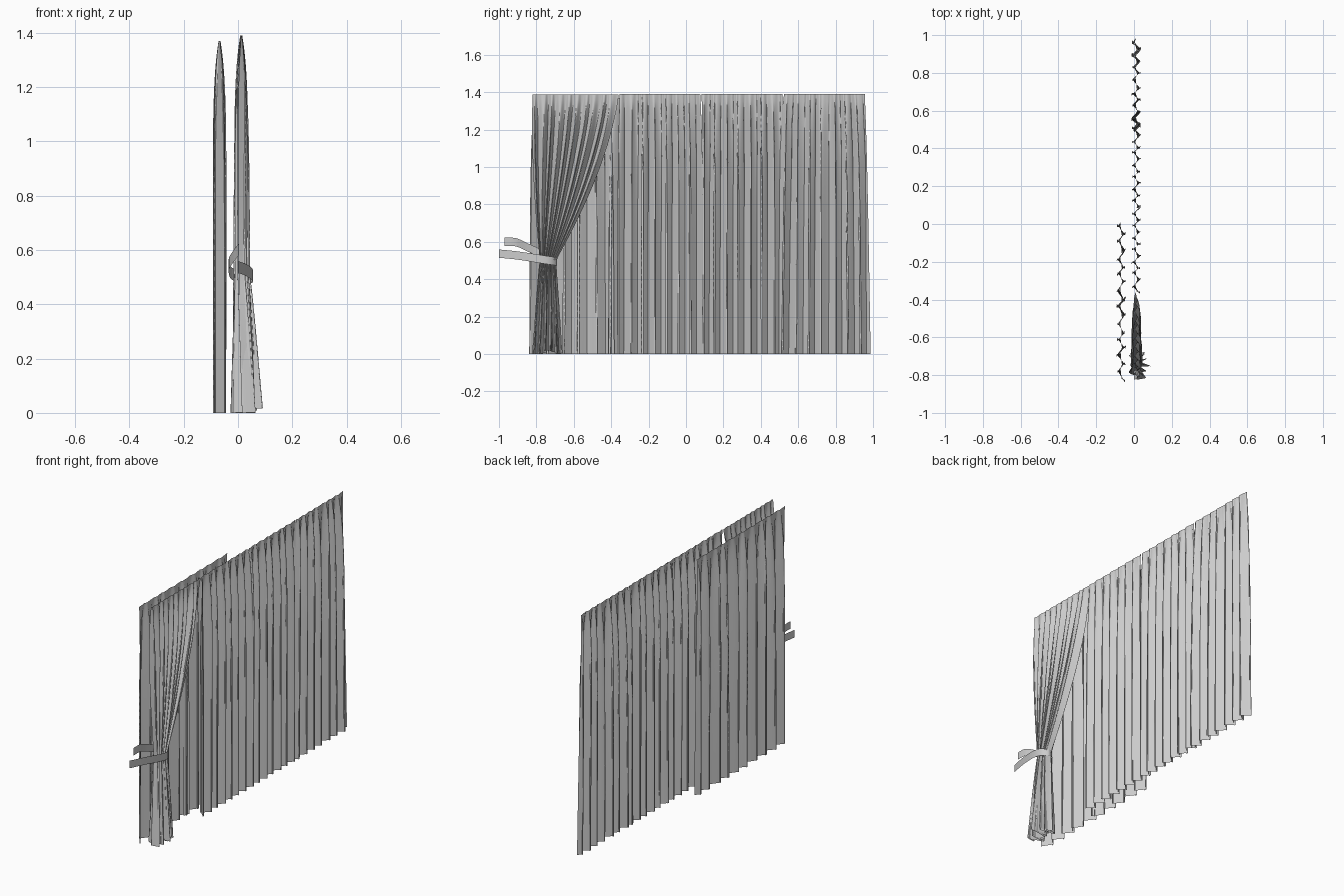
import bpy, math, random
from mathutils import Vector

if "Cube" in bpy.data.objects:
    bpy.data.objects.remove(bpy.data.objects["Cube"])

TAU = 2 * math.pi


def sheet(name, cols, rows, fn):
    """Grid surface from fn(u, v) -> (x, y, z), with v running top to bottom."""
    verts = [fn(i / cols, j / rows) for j in range(rows + 1) for i in range(cols + 1)]
    w = cols + 1
    faces = [(j * w + i, (j + 1) * w + i, (j + 1) * w + i + 1, j * w + i + 1)
             for j in range(rows) for i in range(cols)]
    mesh = bpy.data.meshes.new(name)
    mesh.from_pydata(verts, [], faces)
    mesh.polygons.foreach_set("use_smooth", [True] * len(faces))
    obj = bpy.data.objects.new(name, mesh)
    bpy.context.collection.objects.link(obj)
    return obj


def lerp(a, b, t):
    return a + (b - a) * t


def fold_noise(rng, n):
    """Smooth irregular phase so that no two folds are equal."""
    terms = [(rng.uniform(0.5, 1), rng.uniform(0.25, 0.6) * n, rng.uniform(0, TAU), rng.uniform(-1, 1))
             for _ in range(3)]
    return lambda u, v: sum(a * math.sin(TAU * f * u + p + d * v) for a, f, p, d in terms) / 3


def hanging_panel(name, x0, y0, y1, height, folds, amp, seed, flare=0.03):
    rng = random.Random(seed)
    noise, depth = fold_noise(rng, folds), fold_noise(rng, folds)
    start = rng.uniform(0, TAU)

    def fn(u, v):
        d = v * height                       # distance below the rail
        swell = 1 - math.exp(-d / 0.2)
        ph = TAU * folds * u + 1.1 * noise(u, v) + start
        wave = math.sin(ph) + 0.15 * math.sin(3 * ph)
        fine = math.sin(2 * ph + 2 * noise(u, 0)) * math.exp(-d / 0.35)
        a = 0.003 + amp * swell * (0.85 + 0.25 * depth(u, v))
        x = x0 + a * (0.9 * wave + 0.45 * fine)
        # overhang: folds bulge past their own roots
        y = lerp(y0, y1, u) + 0.2 * (y1 - y0) / folds * swell * math.sin(2 * ph)
        y += (2 * u - 1) * flare * swell * (0.5 + 0.5 * v)
        return x, y, height * (1 - v)

    return sheet(name, folds * 18, 36, fn)


# Three plain panels in the front row
for k in range(3):
    a = -0.36 + 0.44 * k
    hanging_panel(f"front_curtain_{k + 1}", 0.012, a + 0.004, a + 0.436, 1.39, 7, 0.03, 11 + k,
                  0.03 if k == 2 else 0.008)

# Two wider-folded panels in the back row
for k in range(2):
    a = -0.82 + 0.41 * k
    hanging_panel(f"back_curtain_{k + 1}", -0.068, a, a + 0.41, 1.37, 5, 0.029, 31 + k, 0.014)

# Gathered curtain: sweeps into the tie, then splays to the floor
TIE, TOP, FOLDS = 0.50, 1.388, 10
rng = random.Random(5)
g_noise, g_depth = fold_noise(rng, FOLDS), fold_noise(rng, FOLDS)


def gathered(u, v):
    z = TOP * (1 - v)
    if z > TIE:
        t = (TOP - z) / (TOP - TIE)
        left = lerp(-0.82, -0.78, t ** 2)
        right = lerp(-0.36, -0.695, t ** 1.5)
        swell = 1 - math.exp(-(TOP - z) / 0.2)
        amp, xc = 0.003 + 0.033 * swell, 0.013
        splay = 0
    else:
        splay = (TIE - z) / TIE
        s = splay ** 0.8
        left, right = lerp(-0.78, -0.825, s), lerp(-0.695, -0.665, s)
        amp, xc, swell = lerp(0.036, 0.06, s), lerp(0.013, 0.026, s), 1
    ph = TAU * FOLDS * u + 1.3 * g_noise(u, 0.6 * v)
    env = lerp(1, 0.55 + 0.45 * math.sin(math.pi * u), min(1, v / 0.6))
    amp *= env * (0.85 + 0.3 * g_depth(u, v))
    x = xc + amp * (math.sin(ph) + 0.15 * math.sin(3 * ph))
    x += 0.012 * splay * math.sin(TAU * 2 * u + 1)
    y = lerp(left, right, u) + 0.2 * (right - left) / FOLDS * swell * math.sin(2 * ph)
    y += 0.012 * splay * math.sin(ph * 0.5 + 1)
    # uneven hem where the cloth has been pulled up
    z += 0.035 * splay ** 3 * (0.5 + 0.5 * math.sin(TAU * 1.5 * u + 2.5)) * u
    return x, y, z


sheet("gathered_curtain", FOLDS * 18, 48, gathered)

# Tie-back strap wrapped around the gathered cloth
PATH = [Vector(p) for p in (
    (0, -1.0, 0.537), (0.028, -0.90, 0.527), (0.052, -0.79, 0.51), (0.050, -0.725, 0.50),
    (0.015, -0.69, 0.497), (-0.025, -0.72, 0.515), (-0.034, -0.79, 0.545),
    (-0.02, -0.85, 0.572), (0, -0.91, 0.598), (0.003, -0.97, 0.60))]


def strap(u, v):
    s = u * (len(PATH) - 1)
    i = min(int(s), len(PATH) - 2)
    t = s - i
    p0, p1, p2 = PATH[max(i - 1, 0)], PATH[i], PATH[i + 1]
    p3 = PATH[min(i + 2, len(PATH) - 1)]
    p = 0.5 * (2 * p1 + (p2 - p0) * t + (2 * p0 - 5 * p1 + 4 * p2 - p3) * t * t
               + (3 * p1 - p0 - 3 * p2 + p3) * t ** 3)
    return p.x, p.y, p.z + 0.022 * (1 - 2 * v)


sheet("tie_back_strap", 72, 2, strap)
